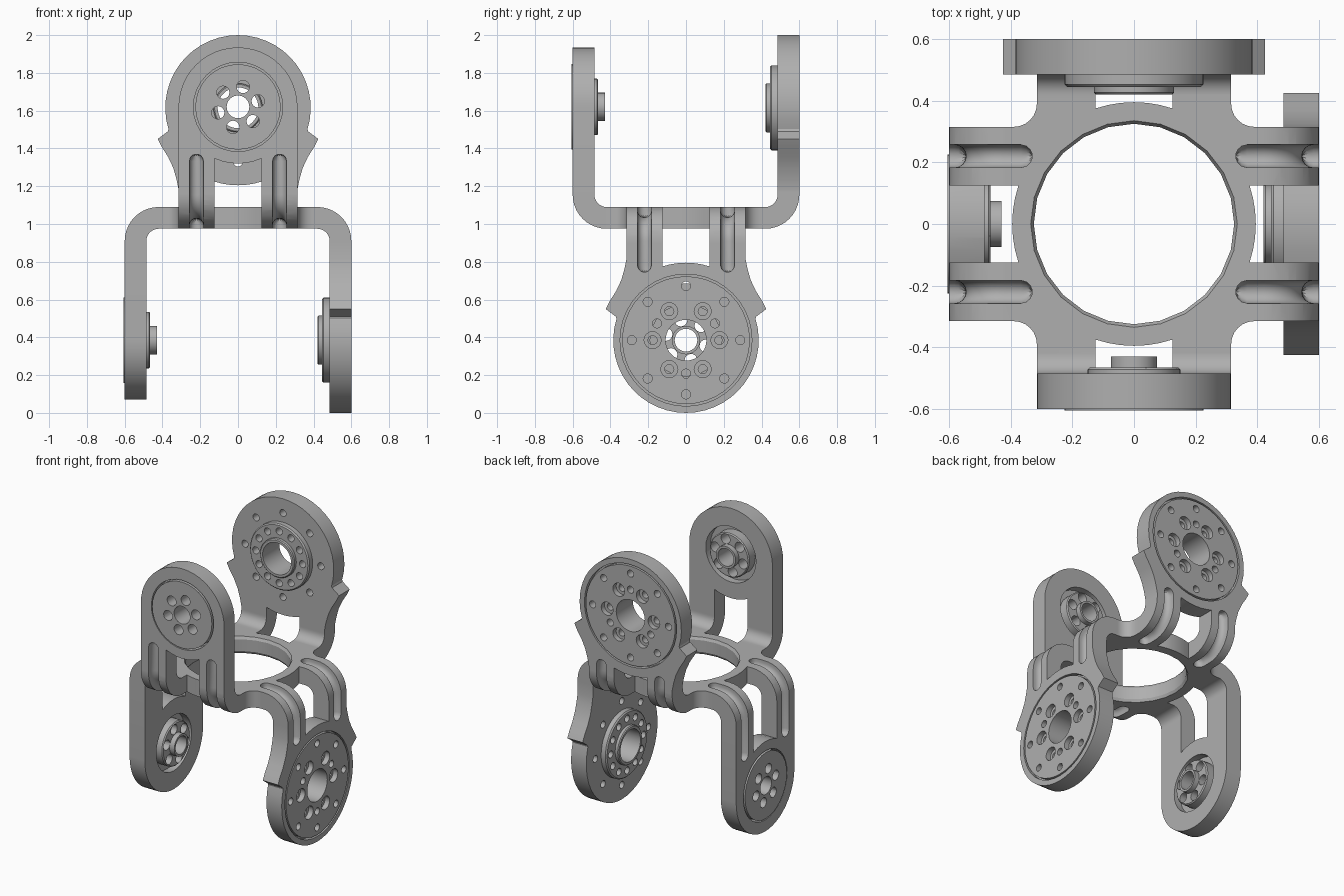
import bpy, bmesh, math
from math import sin, cos, radians
from mathutils import Matrix, Vector

cube = bpy.data.objects.get("Cube")
if cube:
    bpy.data.objects.remove(cube)

grey = bpy.data.materials.new("satin grey")
grey.use_nodes = True
grey.diffuse_color = (0.43, 0.43, 0.43, 1)
grey.node_tree.nodes["Principled BSDF"].inputs["Base Color"].default_value = grey.diffuse_color

MID, T, OUT, BEND, HALF = 1.0325, 0.0575, 0.6, 0.18, 0.315
WALL = OUT - 2 * T
CORNER = OUT - BEND
# Arm space is (sideways, along the arm, outward); these swap its axes for prisms
SIDE = Matrix(((0, 0, 1), (0, 1, 0), (1, 0, 0))).to_4x4()
ALONG = Matrix(((1, 0, 0), (0, 0, 1), (0, 1, 0))).to_4x4()
PLAIN = Matrix.Identity(4)


def arc(cx, cy, r, a0, a1, n):
    angles = [radians(a0 + (a1 - a0) * i / n) for i in range(n + 1)]
    return [(cx + r * cos(a), cy + r * sin(a)) for a in angles]


def finish(bm, name, matrix):
    bmesh.ops.transform(bm, matrix=matrix, verts=bm.verts)
    bmesh.ops.recalc_face_normals(bm, faces=bm.faces)
    mesh = bpy.data.meshes.new(name)
    bm.to_mesh(mesh)
    bm.free()
    obj = bpy.data.objects.new(name, mesh)
    bpy.context.scene.collection.objects.link(obj)
    return obj


def prism(name, pts, lo, hi, matrix):
    bm = bmesh.new()
    face = bm.faces.new([bm.verts.new((a, b, lo)) for a, b in pts])
    top = bmesh.ops.extrude_face_region(bm, geom=[face])["geom"]
    moved = [g for g in top if isinstance(g, bmesh.types.BMVert)]
    bmesh.ops.translate(bm, vec=(0, 0, hi - lo), verts=moved)
    return finish(bm, name, matrix)


def loft(bm, rings, wrap):
    n = len(rings[0])
    for i in range(len(rings) if wrap else len(rings) - 1):
        a, b = rings[i], rings[(i + 1) % len(rings)]
        for j in range(n):
            k = (j + 1) % n
            bm.faces.new((a[j], a[k], b[k], b[j]))


def lathe(name, profile, matrix, steps=32):
    bm = bmesh.new()
    rings = []
    for i in range(steps):
        a = 2 * math.pi * i / steps
        rings.append([bm.verts.new((r * cos(a), r * sin(a), h)) for r, h in profile])
    loft(bm, rings, True)
    bmesh.ops.remove_doubles(bm, verts=bm.verts, dist=1e-6)
    loose = [e for e in bm.edges if not e.link_faces]
    bmesh.ops.delete(bm, geom=loose, context='EDGES')
    return finish(bm, name, matrix)


def rod(r, lo, hi, matrix, steps=32):
    return lathe("rod_cutter", [(0, lo), (r, lo), (r, hi), (0, hi)], matrix, steps)


def hole_ring(count, ring, r, lo, hi, matrix, start=0):
    out = []
    for i in range(count):
        a = radians(start + 360 * i / count)
        spot = Matrix.Translation((ring * cos(a), ring * sin(a), 0))
        out.append(rod(r, lo, hi, matrix @ spot, 16))
    return out


def groove(v, end, matrix):
    # U-shaped channel running over the outside of the bend
    r = 0.037
    section = [(r, 0.03)] + arc(0, -0.018, r, 0, -180, 8) + [(-r, 0.03)]
    taper = [(r * (1 - cos(radians(a))), sin(radians(a))) for a in (12, 35, 60, 90)]
    path = [(0.33 + t, -T, 0, -1, s) for t, s in taper]
    for u, w in arc(CORNER, BEND - T, BEND, -90, 0, 10):
        path.append((u, w, (u - CORNER) / BEND, (w - BEND + T) / BEND, 1))
    path += [(OUT, end - t, 1, 0, s) for t, s in reversed(taper)]
    bm = bmesh.new()
    rings = [[bm.verts.new((v + a * s, w + n * nw, u + n * nu)) for a, n in section]
             for u, w, nu, nw, s in path]
    loft(bm, rings, False)
    bm.faces.new(rings[0])
    bm.faces.new(rings[-1])
    return finish(bm, "groove_cutter", matrix)


def boolean(obj, operation, tools):
    group = bpy.data.collections.new("tools")
    bpy.context.scene.collection.children.link(group)
    for t in tools:
        t.hide_render = True
        group.objects.link(t)
    mod = obj.modifiers.new("bool", 'BOOLEAN')
    mod.operation = operation
    mod.solver = 'EXACT'
    mod.operand_type = 'COLLECTION'
    mod.collection = group
    bpy.context.view_layer.update()
    graph = bpy.context.evaluated_depsgraph_get()
    mesh = bpy.data.meshes.new_from_object(obj.evaluated_get(graph))
    obj.modifiers.clear()
    obj.data = mesh
    for t in tools:
        bpy.data.objects.remove(t)
    bpy.data.collections.remove(group)


def dress(obj):
    obj.data.materials.clear()
    obj.data.materials.append(grey)
    bpy.ops.object.select_all(action='DESELECT')
    obj.select_set(True)
    bpy.context.view_layer.objects.active = obj
    bpy.ops.object.shade_smooth_by_angle(angle=radians(28))


def arm_solids(m, h, big):
    # Bent strip from the plate into the upright wall
    strip = [(CORNER - 0.02, -T)] + arc(CORNER, BEND - T, BEND, -90, 0, 10)
    strip += [(OUT, 0.135), (WALL, 0.135)]
    strip += arc(CORNER, BEND - T, BEND - 2 * T, 0, -90, 8) + [(CORNER - 0.02, T)]
    bend = prism("bend", strip, -HALF, HALF, m @ SIDE)
    # Wall with a round end; the large one has a stop horn each side
    if big:
        edge = [(HALF, 0.13), (HALF, h - 0.43), (0.325, h - 0.38), (0.342, h - 0.32),
                (0.37, h - 0.26), (0.405, h - 0.205), (0.425, h - 0.165), (0.372, h - 0.125)]
        outline = edge + arc(0, h, 0.385, -17, 197, 28) + [(-a, b) for a, b in reversed(edge)]
    else:
        outline = [(HALF, 0.13)] + arc(0, h, HALF, 0, 180, 24) + [(-HALF, 0.13)]
    return [bend, prism("wall", outline, WALL, OUT, m)]


def arm_cutters(m, h, big):
    hub = m @ Matrix.Translation((0, h, 0))
    gap, half = (0.41 if big else 0.30), 0.125
    t = math.degrees(math.asin(half / gap))
    opening = [(half, -0.2), (-half, -0.2)] + arc(0, h, gap, -90 - t, -90 + t, 6)
    cut = [prism("window_cutter", opening, 0.45, 0.7, m)]
    t = math.degrees(math.asin(half / 0.395))
    opening = [(-half, 0.7), (half, 0.7)] + arc(0, 0, 0.395, 90 - t, 90 + t, 6)
    cut.append(prism("window_cutter", opening, -0.2, 0.15, m @ ALONG))
    cut += [groove(v, h - (0.36 if big else 0.25), m) for v in (-0.22, 0.22)]
    if big:
        cut += [rod(0.225, 0.4, 0.7, hub), rod(0.349, 0.57, 0.7, hub, 40)]
        cut += hole_ring(8, 0.287, 0.024, 0.4, 0.7, hub)
    else:
        cut += [rod(0.19, 0.4, 0.7, hub), rod(0.236, 0.535, 0.7, hub)]
    return cut


def make_hub(name, m, h, big):
    hub = m @ Matrix.Translation((0, h, 0))
    if big:
        profile = [(0.108, 0.42), (0.124, 0.42), (0.13, 0.426), (0.13, 0.445), (0.217, 0.445),
                   (0.225, 0.453), (0.225, 0.57), (0.338, 0.57), (0.338, 0.6), (0.108, 0.6)]
        obj = lathe(name, profile, hub, 40)
        cut = hole_ring(6, 0.177, 0.045, 0.565, 0.7, hub)
        cut += hole_ring(6, 0.177, 0.024, 0.4, 0.58, hub)
        cut += hole_ring(3, 0.177, 0.024, 0.4, 0.7, hub, 90)
        cut += hole_ring(3, 0.177, 0.024, 0.4, 0.5, hub, 30)
        cut += hole_ring(8, 0.287, 0.024, 0.5, 0.7, hub)
    else:
        profile = [(0.06, 0.43), (0.075, 0.43), (0.075, 0.465), (0.143, 0.465), (0.15, 0.472),
                   (0.15, 0.535), (0.226, 0.535), (0.226, 0.605), (0.06, 0.605)]
        obj = lathe(name, profile, hub)
        cut = hole_ring(6, 0.11, 0.034, 0.4, 0.7, hub, 16)
    boolean(obj, 'DIFFERENCE', cut)
    dress(obj)


# The four arms: name, outward direction, up or down, hub distance, large or small
arms = []
for name, out, way, h, big in (("front", (0, -1, 0), 1, 0.5875, False),
                               ("back", (0, 1, 0), 1, 0.5825, True),
                               ("left", (1, 0, 0), -1, 0.6475, True),
                               ("right", (-1, 0, 0), -1, 0.6475, False)):
    u, w = Vector(out), Vector((0, 0, way))
    m = Matrix((w.cross(u), w, u)).transposed().to_4x4()
    arms.append((name, Matrix.Translation((0, 0, MID)) @ m, h, big))

# Cross-shaped centre plate with filleted inner corners
R = 0.075
cross = []
for q in range(4):
    turn = Matrix.Rotation(q * math.pi / 2, 2)
    quarter = [(CORNER, -HALF), (CORNER, HALF)] + arc(HALF + R, HALF + R, R, 270, 180, 6)
    cross += [tuple(turn @ Vector(p)) for p in quarter]
centre = Matrix.Translation((0, 0, MID))
frame = prism("cross_frame", cross, -T, T, centre)
boolean(frame, 'UNION', [s for _, m, h, big in arms for s in arm_solids(m, h, big)])
bore = [(0, -0.1), (0.335, -0.1), (0.335, -T), (0.325, -0.04),
        (0.325, 0.04), (0.335, T), (0.335, 0.1), (0, 0.1)]
cutters = [lathe("bore_cutter", bore, centre, 24)]
for _, m, h, big in arms:
    cutters += arm_cutters(m, h, big)
boolean(frame, 'DIFFERENCE', cutters)
dress(frame)

for name, m, h, big in arms:
    make_hub(name + "_hub", m, h, big)
